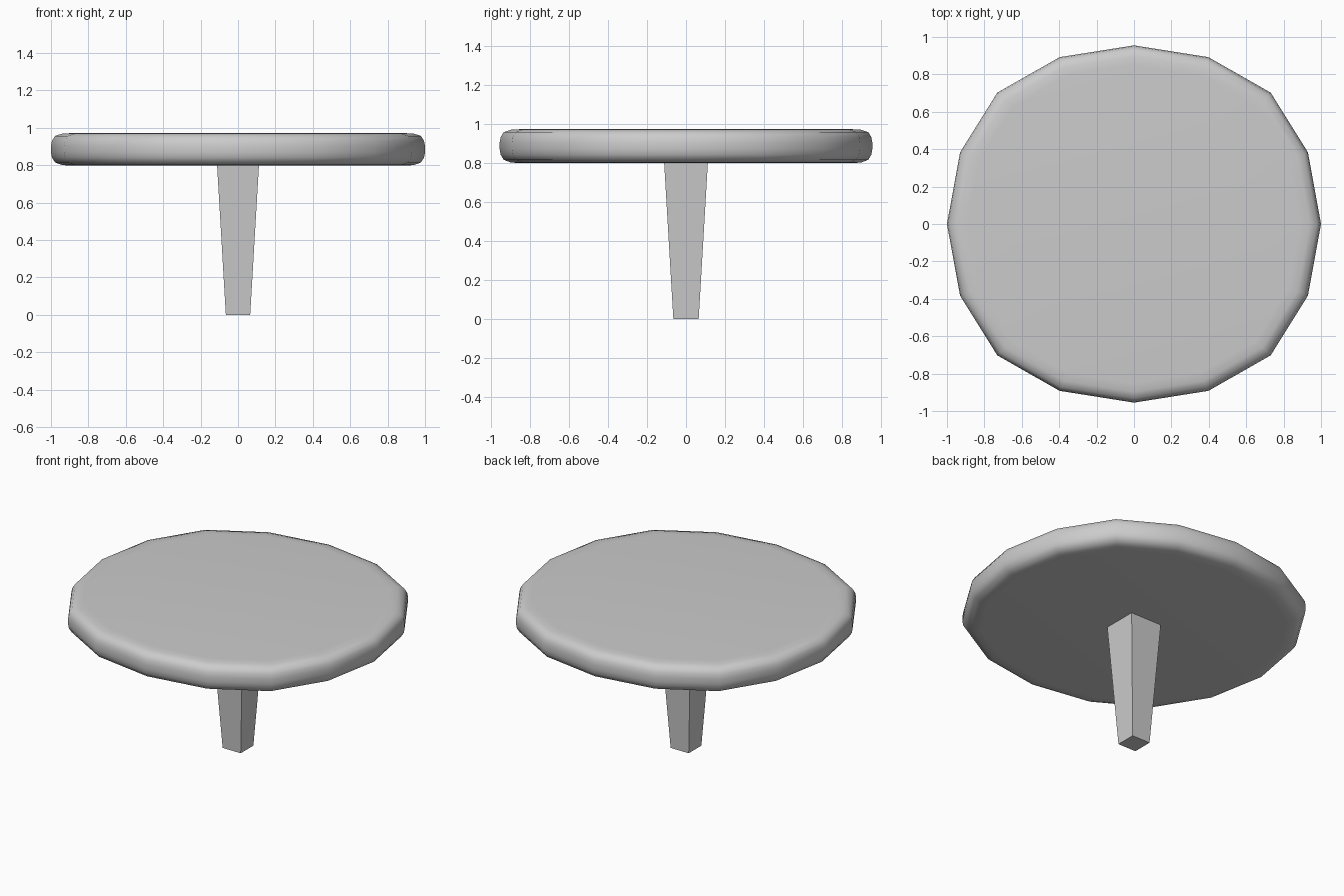
import bpy, bmesh

if "Cube" in bpy.data.objects:
    bpy.data.objects.remove(bpy.data.objects["Cube"])


def loft(name, rings, smooth):
    """Skin a stack of closed rings and cap both ends."""
    bm = bmesh.new()
    loops = [[bm.verts.new(p) for p in ring] for ring in rings]
    n = len(loops[0])
    for a, b in zip(loops, loops[1:]):
        for i in range(n):
            j = (i + 1) % n
            bm.faces.new((a[i], a[j], b[j], b[i]))
    bm.faces.new(loops[0][::-1])
    bm.faces.new(loops[-1])
    for f in bm.faces:
        f.smooth = smooth
    bmesh.ops.recalc_face_normals(bm, faces=bm.faces[:])
    mesh = bpy.data.meshes.new(name)
    bm.to_mesh(mesh)
    bm.free()
    obj = bpy.data.objects.new(name, mesh)
    bpy.context.collection.objects.link(obj)
    return obj


# Sixteen-sided outline, mirrored from one quarter
quarter = [(1.0, 0.0), (0.93, 0.383), (0.731, 0.702), (0.398, 0.892), (0.0, 0.955)]
half = quarter + [(-x, y) for x, y in quarter[-2::-1]]
outline = half + [(x, -y) for x, y in half[-2:0:-1]]

# Table top with a rounded rim: (inset, height)
rim = [(0.11, 0.798), (0.06, 0.801), (0.022, 0.815), (0.005, 0.842), (0.0, 0.87),
       (0.0, 0.902), (0.005, 0.93), (0.022, 0.957), (0.06, 0.969), (0.11, 0.972)]
loft("table_top", [[(x * (1 - d), y * (1 - d), z) for x, y in outline]
                   for d, z in rim], True)

# Square leg, narrower at the floor
corners = [(1, 1), (-1, 1), (-1, -1), (1, -1)]
loft("leg", [[(x * w, y * w, z) for x, y in corners]
             for w, z in ((0.065, 0.0), (0.112, 0.80))], False)
